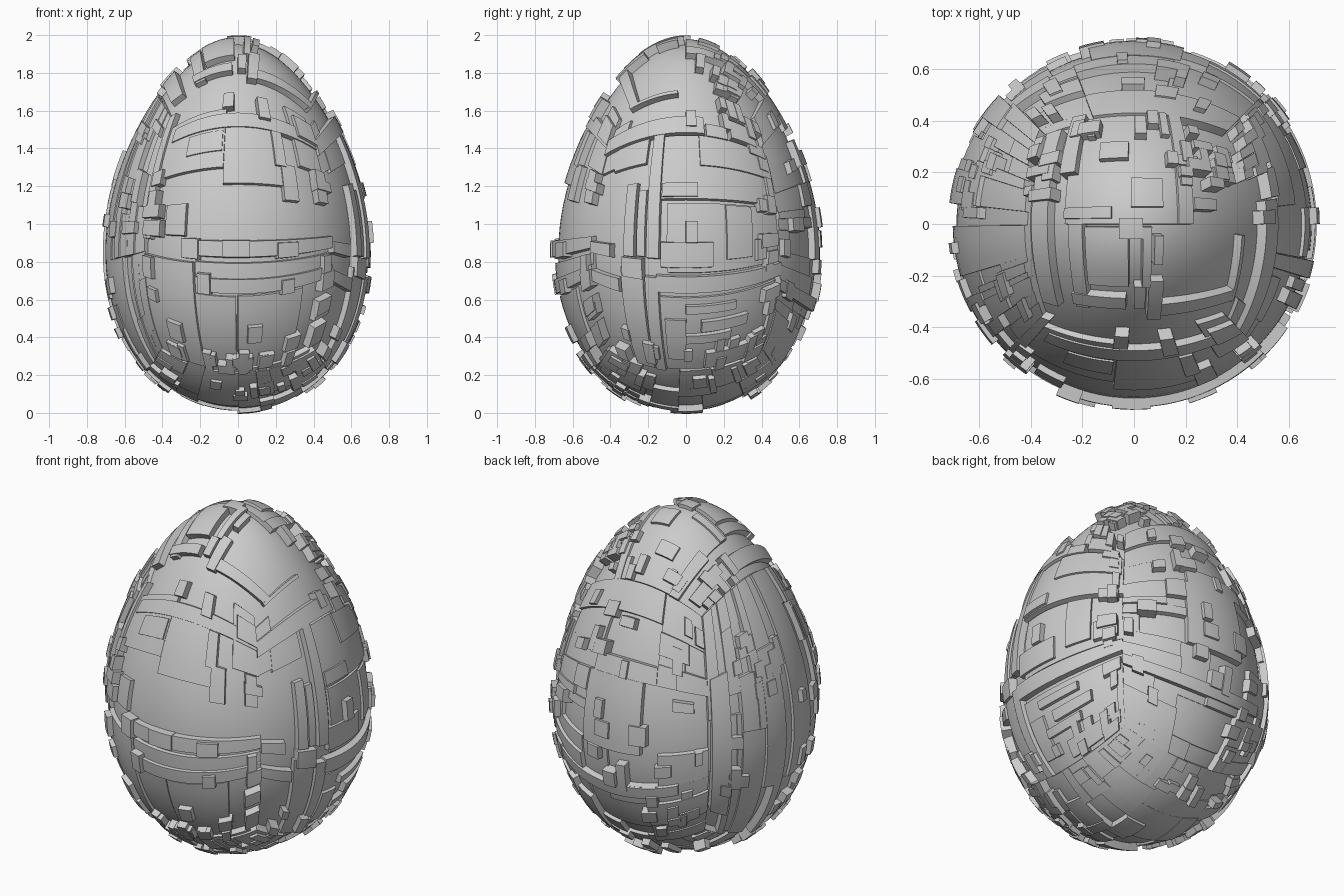
import bpy, bmesh, random
from math import tan, atan2, pi, sqrt, ceil
from mathutils import Vector as V

random.seed(23)
FACES = {  # cube-sphere sides: normal, u axis, v axis
    "front": (V((0, -1, 0)), V((1, 0, 0)), V((0, 0, 1))),
    "right": (V((1, 0, 0)), V((0, 1, 0)), V((0, 0, 1))),
    "back": (V((0, 1, 0)), V((-1, 0, 0)), V((0, 0, 1))),
    "left": (V((-1, 0, 0)), V((0, -1, 0)), V((0, 0, 1))),
    "top": (V((0, 0, 1)), V((1, 0, 0)), V((0, 1, 0))),
    "bottom": (V((0, 0, -1)), V((1, 0, 0)), V((0, -1, 0))),
}
R, H, ZC = 0.668, 0.963, 0.992
LOW = 1.25  # pulls the lower cube seams towards the base


def width(c):
    return R * (1 - 0.17 * c - 0.055 * c * c)


def egg(face, u, v, h):
    """Point on the egg for a cube-side coordinate, raised by h."""
    n, a, b = FACES[face]
    d = n + a * tan(u * pi / 4) + b * tan(v * pi / 4)
    if d.z < 0:
        d.z *= LOW
    d.normalize()
    c, s = d.z, sqrt(max(0, 1 - d.z ** 2))
    dr = width(c) * c + R * (0.17 + 0.11 * c) * s * s
    k = sqrt((H * s) ** 2 + dr * dr)
    r, z = width(c) * s + h * H * s / k, ZC + H * c + h * dr / k
    q = max(s, 1e-9)
    return V((d.x / q * r, d.y / q * r, z))


def to_uv(face, p, q):
    """Grid reading (as seen in a straight view) to cube-side coordinate."""
    if face == "top":
        c = 0.8
        for _ in range(12):
            c = sqrt(max(0.05, 1 - (p * p + q * q) / width(c) ** 2))
        d = (p / width(c), q / width(c), c)
    else:
        c = (q - ZC) / H
        x = p / width(c)
        d = (x, c / LOW if c < 0 else c, sqrt(max(0.02, 1 - c * c - x * x)))
    return [max(-1, min(1, atan2(w, d[2]) * 4 / pi)) for w in d[:2]]


def plate(bm, face, u0, u1, v0, v1, h):
    """Curved plate following the egg, with slightly tapered walls."""
    if u1 - u0 < 0.015 or v1 - v0 < 0.015:
        return
    h += random.uniform(-0.002, 0.002)
    nu, nv = ceil((u1 - u0) / 0.08), ceil((v1 - v0) / 0.08)
    top = [[bm.verts.new(egg(face, u0 + (u1 - u0) * i / nu, v0 + (v1 - v0) * j / nv, h))
            for j in range(nv + 1)] for i in range(nu + 1)]
    for i in range(nu):
        for j in range(nv):
            bm.faces.new((top[i][j], top[i + 1][j], top[i + 1][j + 1], top[i][j + 1]))
    ring = ([(i, 0) for i in range(nu)] + [(nu, j) for j in range(nv)]
            + [(i, nv) for i in range(nu, 0, -1)] + [(0, j) for j in range(nv, 0, -1)])
    t = 0.008
    low = [bm.verts.new(egg(face, u0 - t + (u1 - u0 + 2 * t) * i / nu,
                            v0 - t + (v1 - v0 + 2 * t) * j / nv, -0.015)) for i, j in ring]
    for k in range(len(ring)):
        m = (k + 1) % len(ring)
        bm.faces.new((top[ring[k][0]][ring[k][1]], low[k], low[m], top[ring[m][0]][ring[m][1]]))


def read_plates(bm, face, rows):
    for p0, p1, q0, q1, h in rows:
        pm, qm = (p0 + p1) / 2, (q0 + q1) / 2
        plate(bm, face, to_uv(face, p0, qm)[0], to_uv(face, p1, qm)[0],
              to_uv(face, pm, q0)[1], to_uv(face, pm, q1)[1], h)


def split(bm, face, u0, u1, v0, v1, depth, bias):
    """Random panel layout; bias > 1 favours strips running along u."""
    w, t = u1 - u0, v1 - v0
    if depth == 0 or max(w, t) < 0.22 or (depth < 3 and random.random() < 0.15):
        h = random.choice((0, 0.01, 0.018, 0.026, 0.034, 0.042))
        if h:
            plate(bm, face, u0, u1, v0, v1, h)
        return
    k = random.uniform(0.25, 0.75)
    if t * bias > w:
        m = v0 + t * k
        split(bm, face, u0, u1, v0, m, depth - 1, bias)
        split(bm, face, u0, u1, m, v1, depth - 1, bias)
    else:
        m = u0 + w * k
        split(bm, face, u0, m, v0, v1, depth - 1, bias)
        split(bm, face, m, u1, v0, v1, depth - 1, bias)


def blocks(bm, face, count, area=(-1, 1, -1, 1), lo=0.04, hi=0.06):
    """Scattered small raised blocks."""
    for _ in range(count):
        a, b = random.uniform(0.07, 0.12), random.uniform(0.08, 0.22)
        if random.random() < 0.5:
            a, b = b, a
        u = random.uniform(area[0], max(area[0], area[1] - a))
        v = random.uniform(area[2], max(area[2], area[3] - b))
        plate(bm, face, u, u + a, v, v + b, random.uniform(lo, hi))


def finish(bm, name):
    me = bpy.data.meshes.new(name)
    bm.to_mesh(me)
    bm.free()
    ob = bpy.data.objects.new(name, me)
    bpy.context.collection.objects.link(ob)
    bpy.ops.object.select_all(action="DESELECT")
    ob.select_set(True)
    bpy.context.view_layer.objects.active = ob
    bpy.ops.object.shade_smooth_by_angle(angle=0.5)


# smooth egg core
bm = bmesh.new()
N = 24
for f in FACES:
    g = [[bm.verts.new(egg(f, -1 + 2 * i / N, -1 + 2 * j / N, 0)) for j in range(N + 1)] for i in range(N + 1)]
    for i in range(N):
        for j in range(N):
            bm.faces.new((g[i][j], g[i + 1][j], g[i + 1][j + 1], g[i][j + 1]))
bmesh.ops.remove_doubles(bm, verts=bm.verts, dist=1e-4)
finish(bm, "egg_core")

# front: wide calm panels, belt bands and edge strips
bm = bmesh.new()
read_plates(bm, "front", [
    (-0.36, -0.07, 1.28, 1.56, 0.02), (-0.07, 0.23, 1.21, 1.56, 0.02), (0.3, 0.5, 1.27, 1.5, 0.02),
    (-0.3, 0.45, 1.5, 1.57, 0.03), (-0.25, -0.08, 1.37, 1.47, 0.028), (0.18, 0.23, 1.3, 1.47, 0.036),
    (0.23, 0.3, 1.12, 1.3, 0.03), (-0.37, -0.27, 0.94, 1.1, 0.024), (-0.07, -0.02, 1.6, 1.71, 0.045),
    (0.1, 0.15, 1.54, 1.64, 0.05), (0.3, 0.42, 1.42, 1.5, 0.045), (-0.28, 0.58, 0.83, 0.91, 0.034),
    (-0.28, -0.2, 0.82, 0.92, 0.055), (-0.08, 0.06, 0.825, 0.91, 0.045), (0.2, 0.3, 0.825, 0.9, 0.05)])
read_plates(bm, "front", [
    (-0.22, 0.6, 0.72, 0.8, 0.018), (-0.2, 0.58, 0.65, 0.72, 0.034), (-0.2, -0.14, 0.64, 0.74, 0.055),
    (0.22, 0.28, 0.64, 0.71, 0.05), (0.42, 0.52, 0.68, 0.76, 0.055), (-0.45, -0.22, 0.32, 0.81, 0.022),
    (-0.21, -0.01, 0.22, 0.62, 0.008), (0.0, 0.3, 0.25, 0.63, 0.016), (0.05, 0.12, 0.39, 0.47, 0.045),
    (-0.34, -0.28, 0.41, 0.49, 0.05), (0.24, 0.3, 0.36, 0.42, 0.05), (0.37, 0.43, 0.4, 0.48, 0.05),
    (-0.46, -0.41, 0.92, 1.5, 0.034), (-0.53, -0.48, 0.95, 1.45, 0.034), (-0.12, 0.3, 0.2, 0.26, 0.03)])
blocks(bm, "front", 18, (-1, 1, -1, -0.84))
blocks(bm, "front", 6, (0.85, 1, -0.8, 0.5))
blocks(bm, "front", 6, (-1, -0.85, -0.8, 0.5))
finish(bm, "front_panels")

# right: upright bars, stepped panels, slats
bm = bmesh.new()
read_plates(bm, "right", [
    (-0.31, -0.26, 0.83, 1.2, 0.036), (-0.25, -0.21, 0.83, 1.17, 0.026), (-0.19, -0.13, 0.82, 1.47, 0.038),
    (-0.42, 0.09, 1.45, 1.53, 0.04), (-0.12, 0.6, 1.12, 1.42, 0.028), (0.07, 0.4, 1.28, 1.42, 0.036),
    (-0.12, 0.06, 1.14, 1.21, 0.04), (-0.1, 0.6, 0.76, 1.1, 0.014), (-0.13, 0.14, 0.77, 0.9, 0.028),
    (0.0, 0.06, 0.9, 1.01, 0.045), (0.21, 0.34, 0.82, 1.09, 0.026), (0.36, 0.46, 0.82, 0.92, 0.04),
    (-0.15, 0.62, 0.66, 0.74, 0.04), (-0.3, -0.2, 0.2, 0.76, 0.028), (-0.32, -0.22, 0.72, 0.82, 0.045)])
read_plates(bm, "right", [
    (-0.19, -0.13, 0.25, 0.72, 0.034), (-0.12, 0.4, 0.2, 0.62, 0.014), (0.0, 0.25, 0.54, 0.58, 0.04),
    (0.08, 0.3, 0.46, 0.51, 0.045), (0.0, 0.22, 0.39, 0.43, 0.04), (0.1, 0.32, 0.29, 0.36, 0.045),
    (0.0, 0.05, 1.5, 1.58, 0.045), (0.1, 0.2, 1.44, 1.5, 0.045), (0.42, 0.48, 0.4, 0.66, 0.034),
    (-0.5, -0.38, 0.84, 0.9, 0.045), (-0.5, -0.34, 0.68, 0.74, 0.036), (-0.1, 0.0, 0.3, 0.5, 0.03),
    (-0.55, -0.34, 1.25, 1.42, 0.016), (0.22, 0.33, 1.42, 1.5, 0.05), (-0.35, -0.2, 1.3, 1.42, 0.02)])
blocks(bm, "right", 12, (-1, 1, -1, -0.7))
blocks(bm, "right", 6, (0.1, 1, 0.7, 1))
blocks(bm, "right", 10, (0.75, 1, -0.8, 0.8))
finish(bm, "right_panels")

# top: long bars around a calm cap
bm = bmesh.new()
read_plates(bm, "top", [
    (-0.24, 0.18, 0.0, 0.4, 0.024), (-0.37, -0.31, -0.28, 0.32, 0.034), (-0.24, -0.19, 0.18, 0.4, 0.05),
    (-0.25, -0.08, 0.02, 0.06, 0.036), (-0.12, -0.02, 0.23, 0.29, 0.042), (-0.01, 0.1, 0.06, 0.16, 0.038),
    (0.15, 0.2, 0.0, 0.4, 0.036), (0.21, 0.29, 0.05, 0.09, 0.042), (-0.17, -0.02, -0.22, -0.01, 0.034),
    (0.03, 0.06, -0.22, -0.01, 0.045), (0.07, 0.1, -0.14, -0.04, 0.042), (-0.23, -0.18, -0.3, 0.0, 0.028),
    (-0.22, -0.03, -0.3, -0.26, 0.036), (0.08, 0.4, -0.31, -0.27, 0.034), (0.38, 0.44, -0.26, -0.04, 0.034),
    (-0.05, 0.03, -0.05, 0.02, 0.043), (0.05, 0.1, -0.34, -0.2, 0.042), (0.0, 0.04, -0.3, -0.22, 0.04)])
blocks(bm, "top", 16, (0.3, 1, 0.3, 1))
blocks(bm, "top", 7, (-1, -0.7, 0.1, 1))
blocks(bm, "top", 6, (-0.7, 0.4, 0.75, 1))
finish(bm, "top_panels")

# left: upright strips; back: level bands; bottom: mixed panels
for name, bias, depth, small in (("left", 0.3, 6, 30), ("back", 2.4, 6, 34), ("bottom", 1.0, 6, 26)):
    bm = bmesh.new()
    split(bm, name, -1, 1, -1, 1, depth, bias)
    if name == "bottom":  # middle stays low so the egg rests on the ground
        blocks(bm, name, 10, (-1, 1, -1, -0.6))
        blocks(bm, name, 10, (-1, 1, 0.6, 1))
        blocks(bm, name, 7, (-1, -0.7, -1, 1))
        blocks(bm, name, 7, (0.7, 1, -1, 1))
    else:
        blocks(bm, name, small)
    if name == "left":
        plate(bm, name, -0.97, -0.78, -0.75, 0.45, 0.046)
    if name == "back":
        plate(bm, name, -1, 0.7, -0.5, -0.42, 0.046)
    finish(bm, name + "_panels")
